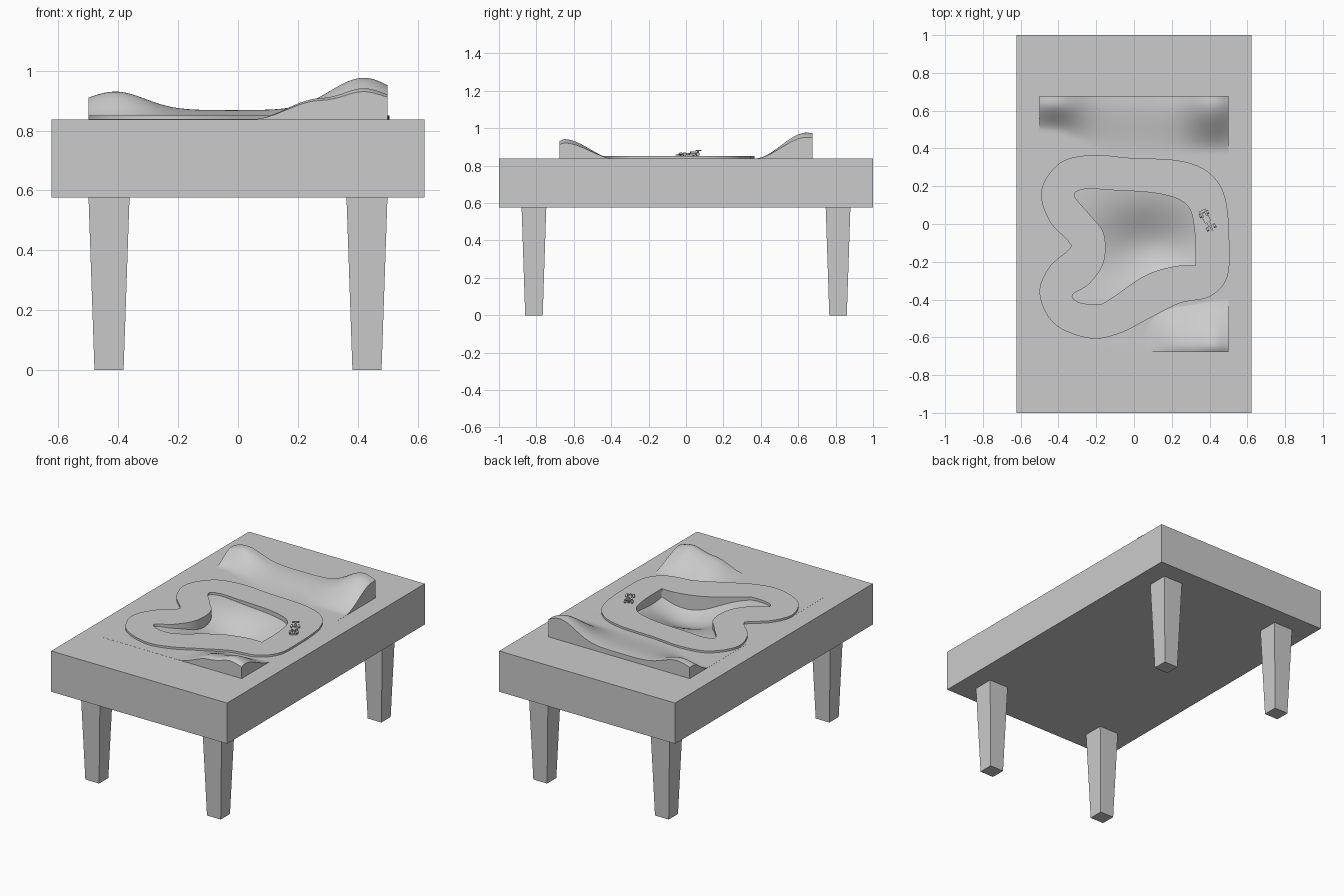
import bpy, bmesh, math
from mathutils import Matrix, Vector

if "Cube" in bpy.data.objects:
    bpy.data.objects.remove(bpy.data.objects["Cube"])

GREY = bpy.data.materials.new("plain grey")
GREY.use_nodes = True
GREY.diffuse_color = (.6, .6, .6, 1)
GREY.node_tree.nodes["Principled BSDF"].inputs["Base Color"].default_value = (.6, .6, .6, 1)

TOP = .838       # table top height
UNDER = .577     # underside of the slab


def add_object(name, mesh):
    mesh.materials.clear()
    mesh.materials.append(GREY)
    obj = bpy.data.objects.new(name, mesh)
    bpy.context.collection.objects.link(obj)
    return obj


def from_bmesh(name, bm):
    bmesh.ops.recalc_face_normals(bm, faces=bm.faces)
    mesh = bpy.data.meshes.new(name)
    bm.to_mesh(mesh)
    bm.free()
    return add_object(name, mesh)


def box(name, centre, size, taper=1):
    """Box whose lower face is scaled by taper."""
    bm = bmesh.new()
    bmesh.ops.create_cube(bm, size=1)
    for v in bm.verts:
        k = taper if v.co.z < 0 else 1
        v.co = Vector(centre) + Vector((v.co.x * size[0] * k, v.co.y * size[1] * k, v.co.z * size[2]))
    return from_bmesh(name, bm)


def smooth_loop(points, steps=8):
    """Closed spline through points; a doubled point makes a corner."""
    pts = [Vector(p) for p in points]
    n, out = len(pts), []
    for i in range(n):
        a, b, c, d = (pts[(i + k) % n] for k in (-1, 0, 1, 2))
        if b == c:
            continue
        for s in range(steps):
            t = s / steps
            out.append(b + (c - a) * t / 2 + (a * 2 - b * 5 + c * 4 - d) * t * t / 2
                       + (b * 3 - a - c * 3 + d) * t ** 3 / 2)
    return out


def flat_plate(name, loops, z, thickness):
    """Extruded plate bounded by one loop, or by an outer and inner loop."""
    curve = bpy.data.curves.new(name, 'CURVE')
    curve.dimensions = '2D'
    curve.fill_mode = 'BOTH'
    curve.extrude = thickness / 2
    for loop in loops:
        spline = curve.splines.new('POLY')
        spline.points.add(len(loop) - 1)
        for p, co in zip(spline.points, loop):
            p.co = (co.x, co.y, 0, 1)
        spline.use_cyclic_u = True
    temp = bpy.data.objects.new(name, curve)
    bm = bmesh.new()
    bm.from_mesh(bpy.data.meshes.new_from_object(temp))
    bpy.data.objects.remove(temp)
    bmesh.ops.remove_doubles(bm, verts=bm.verts, dist=.0001)
    bmesh.ops.translate(bm, verts=bm.verts, vec=(0, 0, z))
    return from_bmesh(name, bm)


def shade(obj):
    bpy.ops.object.select_all(action='DESELECT')
    bpy.context.view_layer.objects.active = obj
    obj.select_set(True)
    bpy.ops.object.shade_smooth_by_angle(angle=math.radians(35))


# Track outlines
outer = smooth_loop([
    (-.49, .18), (-.39, .325), (-.22, .365), (-.02, .35), (.24, .335), (.4, .27), (.485, .13),
    (.505, -.13), (.49, -.29), (.4, -.385), (.24, -.42), (.08, -.5), (-.08, -.58), (-.235, -.605),
    (-.42, -.53), (-.5, -.37), (-.45, -.23), (-.345, -.135), (-.345, -.095), (-.45, .02)])
inner = smooth_loop([
    (-.315, .15), (-.26, .185), (-.13, .18), (.135, .16), (.28, .1), (.32, -.03), (.325, -.22),
    (.325, -.22), (.21, -.225), (.055, -.275), (-.13, -.4), (-.19, -.425), (-.29, -.415),
    (-.325, -.375), (-.235, -.315), (-.16, -.2), (-.16, -.05), (-.235, .05)])

track = flat_plate("track", [outer, inner], TOP + .006, .014)
shade(track)

# Table slab with a pocket inside the track
table = box("table_slab", (0, 0, (TOP + UNDER) / 2), (1.246, 2, TOP - UNDER))
cutter = flat_plate("pocket_cutter", [inner], TOP, .32)
cutter.hide_render = True
cutter.hide_viewport = True
cut = table.modifiers.new("pocket", 'BOOLEAN')
cut.operation = 'DIFFERENCE'
cut.solver = 'EXACT'
cut.object = cutter
bpy.context.view_layer.update()
baked = bpy.data.meshes.new_from_object(table.evaluated_get(bpy.context.evaluated_depsgraph_get()))
table.modifiers.clear()
table.data = baked
bpy.data.objects.remove(cutter)

# Floor closing the pocket
box("pocket_floor", (.0, -.12, .69), (.68, .66, .02))

# Legs
for sx, side in ((1, "left"), (-1, "right")):
    for sy, end in ((1, "back"), (-1, "front")):
        box(f"{end}_{side}_leg", (sx * .431, sy * .813, UNDER / 2), (.137, .132, UNDER), .71)


# Landscape: hills at both ends, hollow in the middle
def ease(t):
    t = min(1, max(0, t))
    return t * t * (3 - 2 * t)


def bump(t, width):
    return math.exp(-(t / width) ** 2 / 2)


def height(x, y):
    back = .03 + .062 * bump(x + .41, .1) + .108 * bump(x - .42, .11)
    start = .49 - .12 * ease((x + .45) / .35)
    back *= ease((y - start) / (.645 - start)) - .4 * max(0, y - .645)
    front = .068 * ease((x - .05) / .22) + .035 * bump(x - .42, .06)
    front *= ease((-y - .38) / .27) - 5 * max(0, -y - .655)
    hollow = .115 * bump(x - .08, .19) * bump(y + .13, .145)
    return back + front - hollow


bm = bmesh.new()
bmesh.ops.create_grid(bm, x_segments=70, y_segments=96, size=1)
for v in bm.verts:
    v.co.x *= .5
    v.co.y *= .677
    v.co.z = TOP + .0006 + height(v.co.x, v.co.y)
rim = [e for e in bm.edges if e.is_boundary]
skirt = bmesh.ops.extrude_edge_only(bm, edges=rim)["geom"]
for v in skirt:
    if isinstance(v, bmesh.types.BMVert):
        v.co.z = TOP - .02
shade(from_bmesh("landscape", bm))

# Small open-wheel car, nose along -y before turning
ROAD = TOP + .013
place = Matrix.Translation((.39, .015, ROAD)) @ Matrix.Rotation(math.radians(28), 4, 'Z')
car = [
    box("car_body", (0, .01, .011), (.018, .08, .012)),
    box("car_nose", (0, -.045, .009), (.009, .04, .007)),
    box("car_side_pods", (0, .012, .009), (.036, .035, .009)),
    box("car_engine_cover", (0, .028, .02), (.009, .035, .009)),
    box("car_front_wing", (0, -.062, .006), (.046, .012, .003)),
    box("car_rear_wing", (0, .058, .029), (.04, .014, .006)),
    box("car_wing_post", (0, .056, .019), (.005, .008, .02))]
for sx, side in ((1, "left"), (-1, "right")):
    for y, end in ((-.038, "front"), (.042, "rear")):
        bm = bmesh.new()
        bmesh.ops.create_cone(bm, cap_ends=True, segments=16, radius1=.01, radius2=.01, depth=.011,
                              matrix=Matrix.Translation((sx * .021, y, .01)) @ Matrix.Rotation(math.pi / 2, 4, 'Y'))
        car.append(from_bmesh(f"car_{end}_{side}_wheel", bm))
for part in car:
    part.data.transform(place)
    if "wheel" in part.name:
        shade(part)
